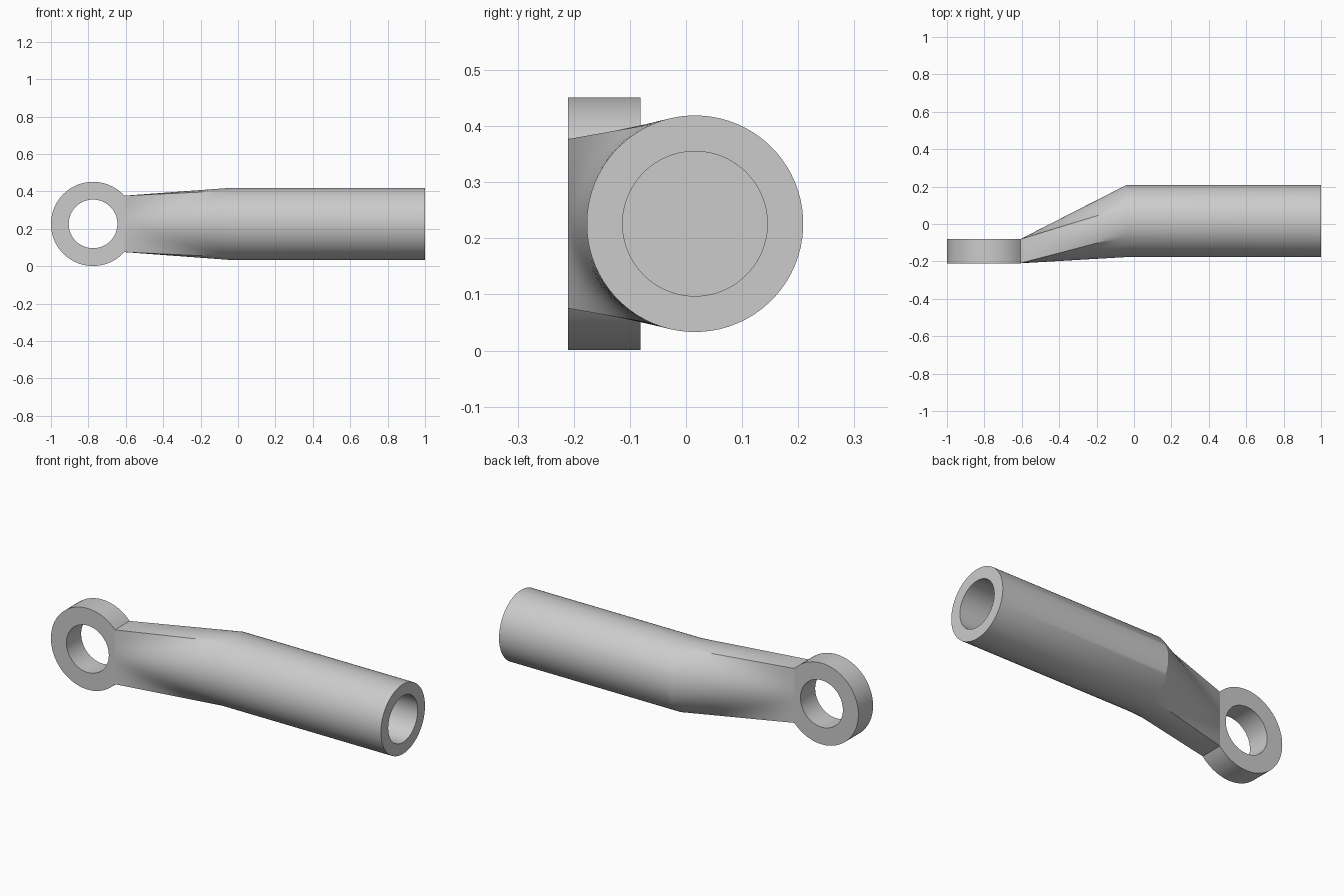
import bpy
import bmesh
from math import radians, degrees, sin, cos, atan2, sqrt, pi

if "Cube" in bpy.data.objects:
    bpy.data.objects.remove(bpy.data.objects["Cube"])

# Main dimensions
MID_Z = 0.226
EYE_X, EYE_R, HOLE_R = -0.775, 0.225, 0.13
EYE_FRONT, EYE_BACK = -0.21, -0.081
NECK_X, TUBE_X, END_X = -0.608, -0.04, 1.0
TUBE_Y, TUBE_R, BORE_R = 0.016, 0.193, 0.129
HALF_H = sqrt(EYE_R ** 2 - (NECK_X - EYE_X) ** 2)
HALF_W = (EYE_BACK - EYE_FRONT) / 2
EYE_Y = (EYE_BACK + EYE_FRONT) / 2

metal = bpy.data.materials.new("light grey metal")
metal.use_nodes = True
colour = (0.6, 0.6, 0.6, 1)
metal.diffuse_color = colour
metal.node_tree.nodes["Principled BSDF"].inputs["Base Color"].default_value = colour


def arc(start, end, steps):
    return [start + (end - start) * i / steps for i in range(steps)]


def loft(name, sections, closed, smooth):
    """Skin a list of equal-length loops; cap the ends or join them up."""
    bm = bmesh.new()
    loops = [[bm.verts.new(p) for p in s] for s in sections]
    pairs = list(zip(loops, loops[1:]))
    if closed:
        pairs.append((loops[-1], loops[0]))
    else:
        bm.faces.new(loops[0])
        bm.faces.new(loops[-1])
    for a, b in pairs:
        for i in range(len(a)):
            j = (i + 1) % len(a)
            bm.faces.new((a[i], a[j], b[j], b[i]))
    bmesh.ops.recalc_face_normals(bm, faces=bm.faces)
    mesh = bpy.data.meshes.new(name)
    bm.to_mesh(mesh)
    bm.free()
    mesh.materials.append(metal)
    obj = bpy.data.objects.new(name, mesh)
    bpy.context.collection.objects.link(obj)
    bpy.ops.object.select_all(action='DESELECT')
    obj.select_set(True)
    bpy.context.view_layer.objects.active = obj
    bpy.ops.object.shade_smooth_by_angle(angle=radians(smooth))
    return obj


# Shank: rectangular neck blending into a round tube with a blind bore
corner = atan2(HALF_H, HALF_W)
angles = (arc(-corner, corner, 27) + arc(corner, pi - corner, 9)
          + arc(pi - corner, pi + corner, 27) + arc(pi + corner, 2 * pi - corner, 9))


def circle(x, r):
    return [(x, TUBE_Y + r * cos(a), MID_Z + r * sin(a)) for a in angles]


def rectangle(x):
    points = []
    for a in angles:
        d = 1 / max(abs(cos(a)) / HALF_W, abs(sin(a)) / HALF_H)
        points.append((x, EYE_Y + d * cos(a), MID_Z + d * sin(a)))
    return points


def blend(a, b, t):
    return [tuple(u + (v - u) * t for u, v in zip(p, q)) for p, q in zip(a, b)]


neck_end, tube_start = rectangle(NECK_X), circle(TUBE_X, TUBE_R)
STEPS = 12
sections = [blend(neck_end, tube_start, i / STEPS) for i in range(STEPS + 1)]
sections += [circle(END_X, TUBE_R), circle(END_X, BORE_R), circle(TUBE_X, BORE_R)]
loft("shank", sections, False, 25)

# Eye: flat ring, cut straight where it meets the neck
cut = atan2(HALF_H, NECK_X - EYE_X)
eye_angles = arc(-cut, cut, 16) + arc(cut, 2 * pi - cut, 56)


def eye_loop(y, r, trimmed):
    points = []
    for a in eye_angles:
        d = r
        if trimmed and cos(a) > 0:
            d = min(r, (NECK_X - EYE_X) / cos(a))
        points.append((EYE_X + d * cos(a), y, MID_Z + d * sin(a)))
    return points


loft("eye_ring", [eye_loop(EYE_FRONT, EYE_R, True), eye_loop(EYE_BACK, EYE_R, True),
                  eye_loop(EYE_BACK, HOLE_R, False), eye_loop(EYE_FRONT, HOLE_R, False)],
     True, 30)
